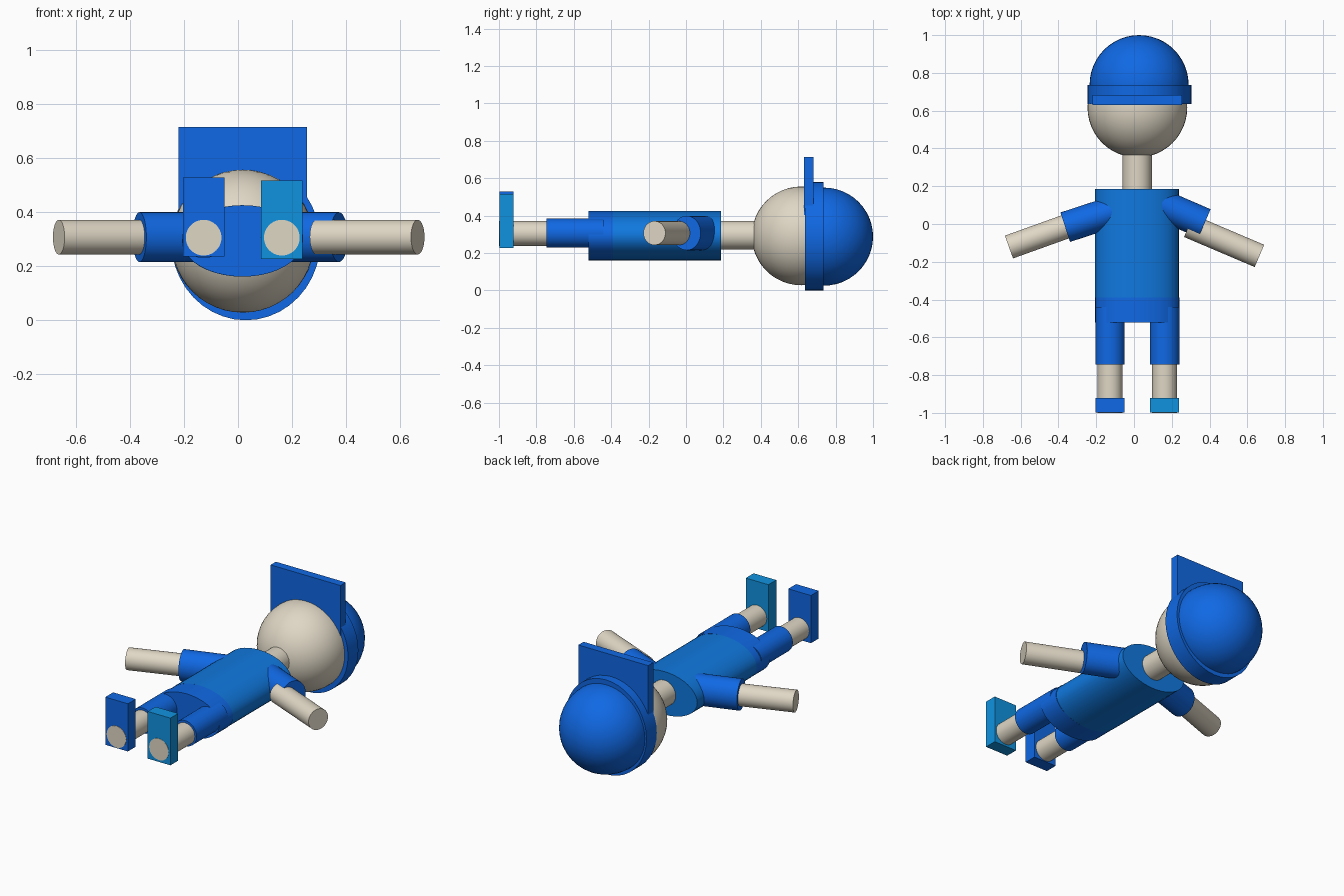
import bpy, math
from mathutils import Vector

if "Cube" in bpy.data.objects:
    bpy.data.objects.remove(bpy.data.objects["Cube"])


def material(name, rgb):
    m = bpy.data.materials.new(name)
    m.diffuse_color = (*rgb, 1)
    m.use_nodes = True
    m.node_tree.nodes["Principled BSDF"].inputs["Base Color"].default_value = m.diffuse_color
    return m


SKIN = material("skin", (0.74, 0.68, 0.56))
BLUE = material("blue", (0.005, 0.14, 0.78))
SHIRT = material("shirt_blue", (0.005, 0.19, 0.74))
CYAN = material("shoe_blue", (0.005, 0.29, 0.74))


def finish(name, mat):
    o = bpy.context.object
    o.name = name
    o.data.materials.append(mat)
    bpy.ops.object.transform_apply(location=False, rotation=False, scale=True)
    bpy.ops.object.shade_smooth_by_angle(angle=math.radians(35))
    return o


def tube(name, mat, a, b, r, rz=None):
    """Cylinder lying from a to b, r across and rz upward."""
    a, b = Vector(a), Vector(b)
    d = b - a
    bpy.ops.mesh.primitive_cylinder_add(vertices=40, radius=1, depth=1, location=(a + b) / 2)
    o = bpy.context.object
    # local z runs along the tube, local y points up
    o.rotation_euler = (math.pi / 2, 0, math.atan2(d.y, d.x) + math.pi / 2)
    o.scale = (r, rz or r, d.length)
    return finish(name, mat)


def box(name, mat, lo, hi):
    lo, hi = Vector(lo), Vector(hi)
    bpy.ops.mesh.primitive_cube_add(size=1, location=(lo + hi) / 2)
    bpy.context.object.scale = hi - lo
    return finish(name, mat)


def ball(name, mat, c, r):
    bpy.ops.mesh.primitive_uv_sphere_add(segments=48, ring_count=24, radius=r, location=c)
    return finish(name, mat)


# Head and neck
ball("head", SKIN, (0.018, 0.616, 0.292), 0.264)
tube("neck", SKIN, (0.017, 0.16, 0.295), (0.017, 0.42, 0.295), 0.077)

# Cap: dome, band and upright bill
ball("cap_dome", BLUE, (0.027, 0.738, 0.288), 0.262)
tube("cap_band", BLUE, (0.029, 0.635, 0.29), (0.029, 0.735, 0.29), 0.275, 0.29)
box("cap_bill", BLUE, (-0.22, 0.631, 0.36), (0.255, 0.682, 0.714))

# Torso and hips
tube("torso", SHIRT, (0.015, -0.39, 0.293), (0.015, 0.186, 0.293), 0.222, 0.132)
tube("hips", BLUE, (0.017, -0.522, 0.293), (0.017, -0.39, 0.293), 0.223, 0.132)

# Legs and feet
for side, x, z0, z1, shoe in (("left", -0.127, 0.235, 0.528, BLUE),
                              ("right", 0.162, 0.227, 0.517, CYAN)):
    tube(side + "_shorts_leg", BLUE, (x, -0.745, 0.307), (x, -0.44, 0.307), 0.078)
    tube(side + "_shin", SKIN, (x, -1.0, 0.305), (x, -0.7, 0.305), 0.066)
    box(side + "_foot", shoe, (x - 0.077, -0.998, z0), (x + 0.077, -0.922, z1))

# Arms: sleeve and forearm
for side, shoulder, cuff, elbow, hand in (
        ("left", (-0.11, 0.066), (-0.364, -0.017), (-0.3, 0.008), (-0.662, -0.122)),
        ("right", (0.13, 0.108), (0.373, 0.003), (0.29, -0.01), (0.664, -0.169))):
    tube(side + "_sleeve", BLUE, (*shoulder, 0.307), (*cuff, 0.307), 0.082, 0.092)
    tube(side + "_forearm", SKIN, (*elbow, 0.307), (*hand, 0.307), 0.064)
